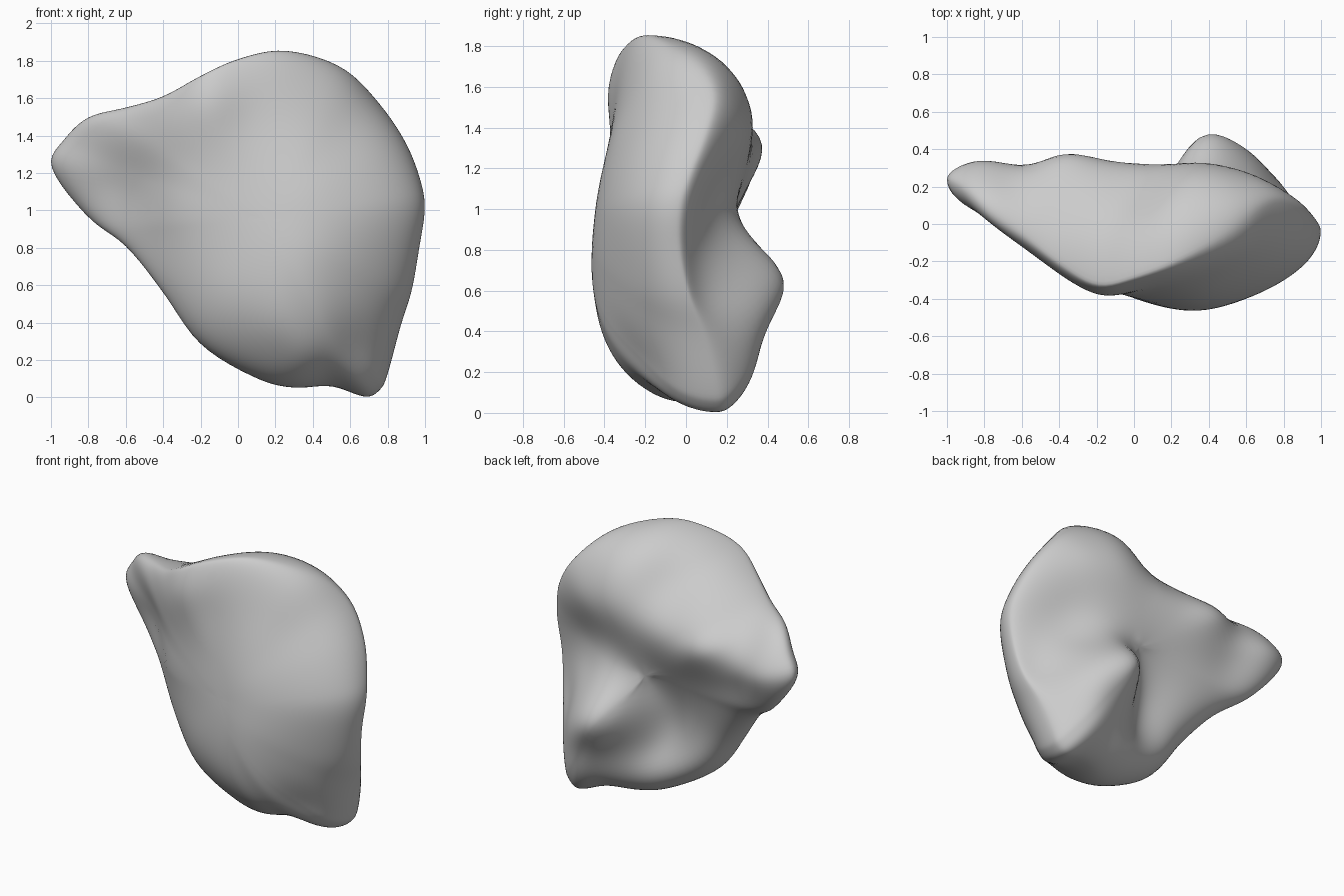
import bpy
import bmesh
import math
from mathutils import Vector

SEGMENTS = 144
RINGS = 56
CENTRE = Vector((0.15, 0.95))

# Rim of the boulder: x, height, depth of the edge
RIM = [
    (-1.003, 1.23, .24), (-.93, 1.38, .2), (-.8, 1.5, .09), (-.6, 1.55, -.04),
    (-.4, 1.61, -.2), (-.2, 1.72, -.32), (0, 1.81, -.28), (.25, 1.857, -.18),
    (.55, 1.77, -.01), (.75, 1.58, .12), (.9, 1.36, .08), (.98, 1.15, 0),
    (1.0, 1.0, -.04), (.97, .8, -.04), (.93, .57, .01), (.87, .38, .08),
    (.8, .12, .14), (.76, .04, .15), (.68, 0, .15), (.5, .06, .1),
    (.3, .05, 0), (.1, .1, -.04), (-.2, .28, -.09), (-.4, .56, -.07),
    (-.6, .81, .05), (-.8, .96, .18),
]

# Broad bulging face: x, height, depth
FRONT = [
    (.35, .75, -.465), (.35, 1.1, -.43), (.35, 1.4, -.35), (.55, 1.5, -.24),
    (.75, 1.0, -.33), (.78, .65, -.27), (.2, .35, -.385), (.25, .2, -.29),
    (.42, .2, -.28), (.6, .25, -.23), (.72, .4, -.22), (-.1, .8, -.36),
    (-.4, 1.0, -.22), (-.45, 1.4, -.23), (-.2, 1.58, -.375), (0, 1.5, -.365),
    (0, 1.2, -.38), (-.62, 1.38, -.1), (-.62, 1.1, -.01), (-.78, 1.15, .06),
    (-.1, .5, -.33),
]

# Hollowed face with an overhanging ridge and a knob: x, height, depth
BACK = [
    (-.8, 1.28, .33), (-.4, 1.38, .345), (0, 1.38, .31), (.35, 1.42, .33),
    (.6, 1.4, .28), (.8, 1.3, .17), (-.62, 1.47, .16), (-.4, 1.5, .17),
    (0, 1.62, .11), (.3, 1.7, .2), (.55, 1.6, .24), (-.5, 1.2, .32),
    (-.6, 1.05, .26), (-.3, 1.0, .25), (0, 1.0, .23), (.35, 1.05, .25),
    (.65, 1.05, .14), (.8, .85, .07), (.32, .67, .45), (.5, .64, .455),
    (.6, .56, .4), (.7, .5, .3), (.5, .4, .39), (.65, .2, .32),
    (.13, .62, .17), (-.2, .65, .13), (.12, .42, .15), (.15, .24, .19),
    (-.1, .27, .11), (.6, .82, .22), (.8, .55, .14), (.15, .82, .21),
]


def closed_spline(points, count):
    """Sample a closed Catmull-Rom curve evenly in its parameter."""
    pts = [Vector(p) for p in points]
    n = len(pts)
    samples = []
    for i in range(count):
        pos = i * n / count
        k, u = int(pos), pos - int(pos)
        a, b, c, d = (pts[(k + j) % n] for j in (-1, 0, 1, 2))
        samples.append(b + (c - a) * (u / 2)
                       + (a * 2 - b * 5 + c * 4 - d) * (u * u / 2)
                       + (b * 3 - a - c * 3 + d) * (u ** 3 / 2))
    return samples


def roundness(t):
    return math.sqrt(max(0.0, 1 - t ** 4))


def kernel(ax, az, bx, bz):
    return math.sqrt((ax - bx) ** 2 + (az - bz) ** 2 + 0.02)


def solve(matrix, values):
    """Gaussian elimination with pivoting."""
    rows = [row + [v] for row, v in zip(matrix, values)]
    n = len(rows)
    for i in range(n):
        p = max(range(i, n), key=lambda r: abs(rows[r][i]))
        rows[i], rows[p] = rows[p], rows[i]
        for r in range(n):
            if r != i:
                m = rows[r][i] / rows[i][i]
                rows[r] = [x - m * y for x, y in zip(rows[r], rows[i])]
    return [rows[i][n] / rows[i][i] for i in range(n)]


def depth_field(points, outline):
    """Smooth depth over a face that passes through the given points."""
    targets = []
    for x, z, y in points:
        ray = Vector((x, z)) - CENTRE
        edge = max(outline, key=lambda o: (o.xy - CENTRE).normalized().dot(ray))
        f = roundness(min(0.9, ray.length / (edge.xy - CENTRE).length))
        targets.append((y - edge.z * (1 - f)) / f)
    mean = sum(targets) / len(targets)
    matrix = [[kernel(a[0], a[1], b[0], b[1]) for b in points] for a in points]
    weights = solve(matrix, [t - mean for t in targets])

    def depth(x, z):
        return mean + sum(w * kernel(x, z, p[0], p[1])
                          for w, p in zip(weights, points))
    return depth


def build_boulder():
    outline = closed_spline(RIM, SEGMENTS)
    front = depth_field(FRONT, outline)
    back = depth_field(BACK, outline)
    bm = bmesh.new()

    # Rings run from the middle of the front, over the rim, to the back
    rings = []
    for k in range(1, RINGS):
        t = math.sin(math.pi * k / RINGS)
        f = roundness(t)
        depth = front if k <= RINGS // 2 else back
        ring = []
        for edge in outline:
            p = CENTRE + (edge.xy - CENTRE) * t
            y = edge.z * (1 - f) + depth(p.x, p.y) * f
            ring.append(bm.verts.new((p.x, y, p.y)))
        rings.append(ring)

    for a, b in zip(rings, rings[1:]):
        for i in range(SEGMENTS):
            j = (i + 1) % SEGMENTS
            bm.faces.new((a[i], a[j], b[j], b[i]))
    for ring, depth in ((rings[0], front), (rings[-1], back)):
        pole = bm.verts.new((CENTRE.x, depth(*CENTRE), CENTRE.y))
        for i in range(SEGMENTS):
            bm.faces.new((pole, ring[i], ring[(i + 1) % SEGMENTS]))

    # Soften the weathered surface
    for _ in range(4):
        bmesh.ops.smooth_vert(bm, verts=bm.verts, factor=0.5,
                              use_axis_x=True, use_axis_y=True, use_axis_z=True)

    bmesh.ops.recalc_face_normals(bm, faces=bm.faces)
    for face in bm.faces:
        face.smooth = True
    mesh = bpy.data.meshes.new("boulder")
    bm.to_mesh(mesh)
    bm.free()
    boulder = bpy.data.objects.new("boulder", mesh)
    bpy.context.collection.objects.link(boulder)
    return boulder


def stone_material():
    mat = bpy.data.materials.new("stone grey")
    mat.use_nodes = True
    colour = (0.6, 0.6, 0.6, 1)
    mat.diffuse_color = colour
    mat.node_tree.nodes["Principled BSDF"].inputs["Base Color"].default_value = colour
    return mat


cube = bpy.data.objects.get("Cube")
if cube:
    bpy.data.objects.remove(cube, do_unlink=True)

boulder = build_boulder()
boulder.data.materials.append(stone_material())
